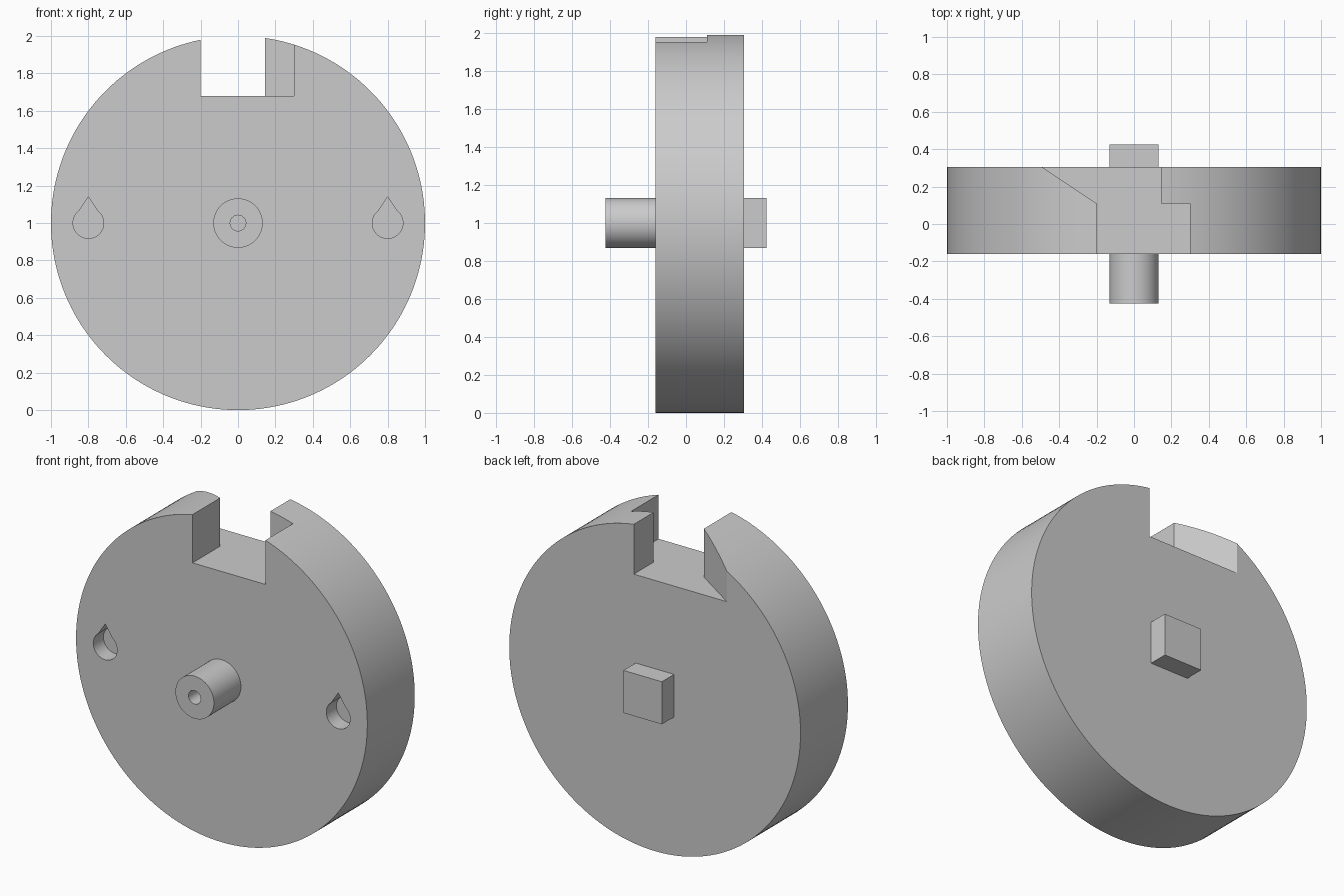
import bpy
import bmesh
from math import cos, sin, pi, radians
from mathutils import Vector

if "Cube" in bpy.data.objects:
    bpy.data.objects.remove(bpy.data.objects["Cube"], do_unlink=True)

grey = bpy.data.materials.new("plain grey")
grey.use_nodes = True
grey.diffuse_color = (0.6, 0.6, 0.6, 1)
grey.node_tree.nodes["Principled BSDF"].inputs["Base Color"].default_value = (0.6, 0.6, 0.6, 1)

FRONT, BACK = -0.16, 0.305   # wheel faces
TIP = 0.425                  # reach of shaft and drive peg


def prism(name, outline, depth):
    """Solid made by sweeping a flat outline along the depth vector."""
    bm = bmesh.new()
    base = bm.faces.new([bm.verts.new(p) for p in outline])
    top = bmesh.ops.extrude_face_region(bm, geom=[base])["geom"]
    moved = [g for g in top if isinstance(g, bmesh.types.BMVert)]
    bmesh.ops.translate(bm, verts=moved, vec=Vector(depth))
    bmesh.ops.recalc_face_normals(bm, faces=bm.faces)
    mesh = bpy.data.meshes.new(name)
    bm.to_mesh(mesh)
    bm.free()
    mesh.materials.append(grey)
    ob = bpy.data.objects.new(name, mesh)
    bpy.context.collection.objects.link(ob)
    return ob


def arc(x, y, z, r, n, start=0.0, sweep=2 * pi, closed=True):
    steps = n if closed else n - 1
    angles = [start + sweep * i / steps for i in range(n)]
    return [(x + r * cos(a), y, z + r * sin(a)) for a in angles]


def select(ob):
    bpy.ops.object.select_all(action="DESELECT")
    ob.select_set(True)
    bpy.context.view_layer.objects.active = ob


def cut(target, cutter):
    cutter.hide_render = True
    mod = target.modifiers.new("cut", "BOOLEAN")
    mod.operation = "DIFFERENCE"
    mod.solver = "EXACT"
    mod.object = cutter
    select(target)
    bpy.ops.object.modifier_apply(modifier=mod.name)
    bpy.data.objects.remove(cutter, do_unlink=True)


# Wheel body
wheel = prism("wheel", arc(0, FRONT, 1, 1, 160), (0, BACK - FRONT, 0))

# Stepped and slanted notch through the rim
far = 0.1
slant = 1.5 * far
notch = [(-0.2, FRONT - far), (-0.2, 0.11), (-0.495 - slant, BACK + far),
         (0.145, BACK + far), (0.145, 0.11), (0.3, 0.11), (0.3, FRONT - far)]
cut(wheel, prism("notch_cutter", [(x, y, 1.68) for x, y in notch], (0, 0, 0.5)))

# Teardrop pockets on both sides
for side in (-1, 1):
    x = 0.8 * side
    drop = arc(x, FRONT - 0.05, 1, 0.082, 40, radians(127), radians(286), False)
    drop.append((x, FRONT - 0.05, 1.14))
    cut(wheel, prism("pocket_cutter", drop, (0, 0.15, 0)))

# Round front shaft with a centre bore
shaft = prism("front_shaft", arc(0, -TIP, 1, 0.132, 64), (0, TIP + FRONT + 0.02, 0))
cut(shaft, prism("bore_cutter", arc(0, -TIP - 0.05, 1, 0.042, 32), (0, 0.25, 0)))

# Square drive peg at the back
h = 0.132
square = [(-h, BACK - 0.02, 1 - h), (h, BACK - 0.02, 1 - h),
          (h, BACK - 0.02, 1 + h), (-h, BACK - 0.02, 1 + h)]
prism("back_peg", square, (0, TIP - BACK + 0.02, 0))

# Smooth round surfaces, sharp edges kept
for ob in (wheel, shaft):
    select(ob)
    bpy.ops.object.shade_smooth_by_angle(angle=radians(30))
